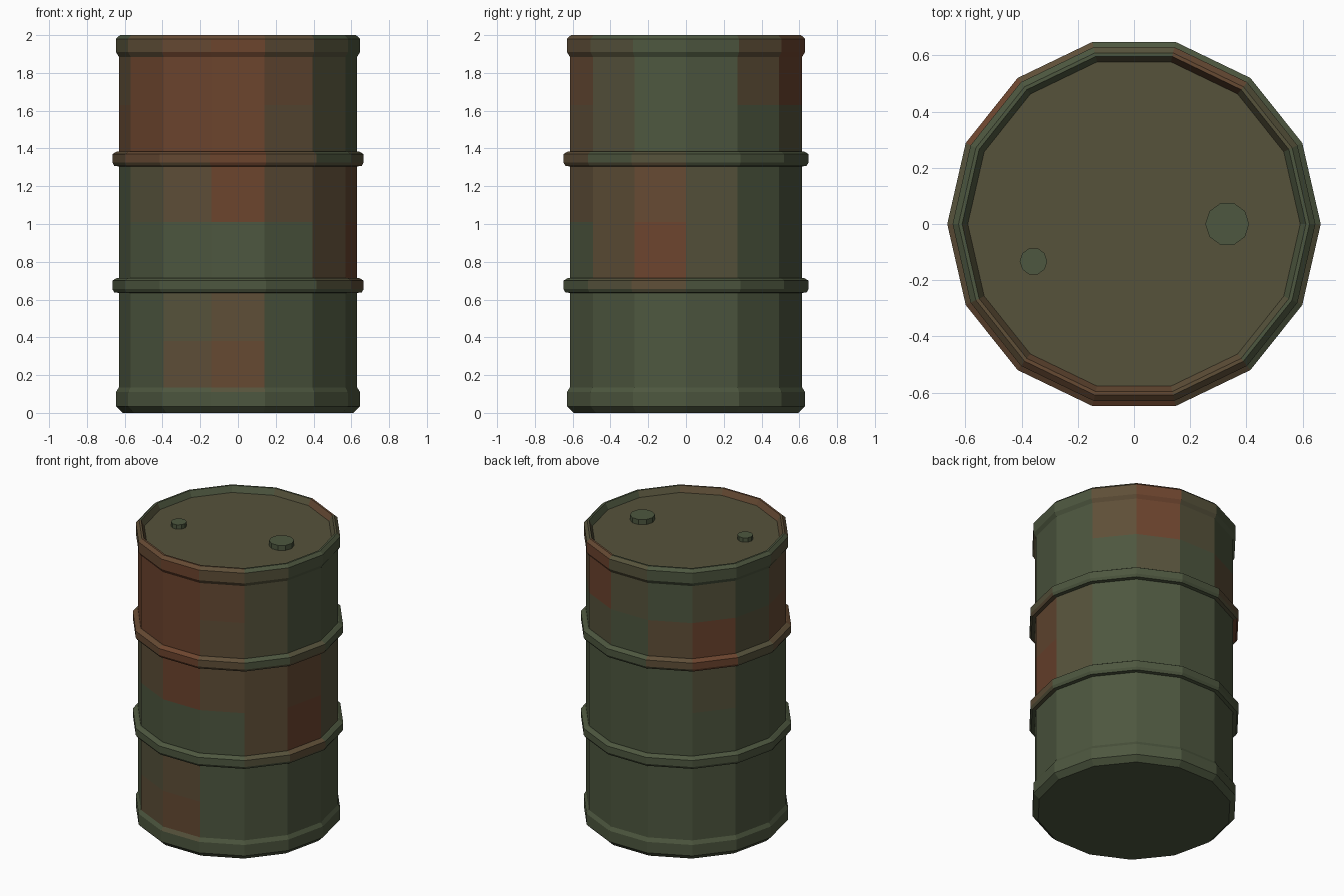
import bpy, bmesh
from math import sin, cos, tau
from mathutils import Vector

if "Cube" in bpy.data.objects:
    bpy.data.objects.remove(bpy.data.objects["Cube"])

GREEN = Vector((0.075, 0.095, 0.05))
RUST = Vector((0.15, 0.058, 0.027))
SHADES = 5


def paint(name, t):
    mat = bpy.data.materials.new(name)
    mat.diffuse_color = (*GREEN.lerp(RUST, t), 1)
    mat.use_nodes = True
    mat.node_tree.nodes["Principled BSDF"].inputs["Base Color"].default_value = mat.diffuse_color
    return mat


paints = [paint(f"paint_{i}", i / (SHADES - 1)) for i in range(SHADES)]


def lathe(name, profile, sides, center=(0, 0, 0)):
    """Spin a (radius, z) profile into a closed, flat-shaded solid."""
    bm = bmesh.new()
    rings = [[bm.verts.new((r * cos(tau * i / sides), r * sin(tau * i / sides), z))
              for i in range(sides)] for r, z in profile]
    for a, b in zip(rings, rings[1:]):
        for i in range(sides):
            j = (i + 1) % sides
            bm.faces.new((a[i], a[j], b[j], b[i]))
    bm.faces.new(rings[0][::-1])
    bm.faces.new(rings[-1])
    mesh = bpy.data.meshes.new(name)
    bm.to_mesh(mesh)
    bm.free()
    for mat in paints:
        mesh.materials.append(mat)
    obj = bpy.data.objects.new(name, mesh)
    obj.location = center
    bpy.context.collection.objects.link(obj)
    return obj


# Drum: bottom rim, wall with two rolling hoops, top rim, recessed lid
R = 0.631


def hoop(z):
    return [(R, z - 0.04), (0.655, z - 0.037), (0.665, z - 0.02),
            (0.665, z + 0.025), (0.64, z + 0.04), (R, z + 0.04)]


profile = [(0.61, 0), (0.646, 0.035), (0.646, 0.11), (R, 0.135), (R, 0.38)]
profile += hoop(0.675) + [(R, 1.01)] + hoop(1.345) + [(R, 1.63)]
profile += [(R, 1.885), (0.646, 1.91), (0.646, 1.98), (0.625, 2.0),
            (0.612, 2.0), (0.592, 1.96)]
drum = lathe("drum_body", profile, 14)

# Rust patches: (x, y, z, reach)
spots = [(-0.1, -0.62, 1.7, 0.75), (-0.5, -0.36, 1.6, 0.5), (0, -0.62, 1.25, 0.4),
         (0.6, -0.2, 1.0, 0.45), (0.3, 0.55, 1.8, 0.4), (-0.48, 0.4, 1.45, 0.4),
         (-0.1, -0.6, 0.35, 0.3)]
for face in drum.data.polygons:
    t = max(1 - (face.center - Vector(s[:3])).length / s[3] for s in spots)
    if len(face.vertices) == 4:
        face.material_index = round(min(max(t * 1.4, 0), 1) * (SHADES - 1))
drum.data.polygons[-1].material_index = 1

# Bungs on the lid
lathe("large_bung", [(0.078, 0), (0.078, 0.035)], 10, (0.332, 0, 1.96))
lathe("small_bung", [(0.049, 0), (0.049, 0.03)], 10, (-0.358, -0.133, 1.96))
